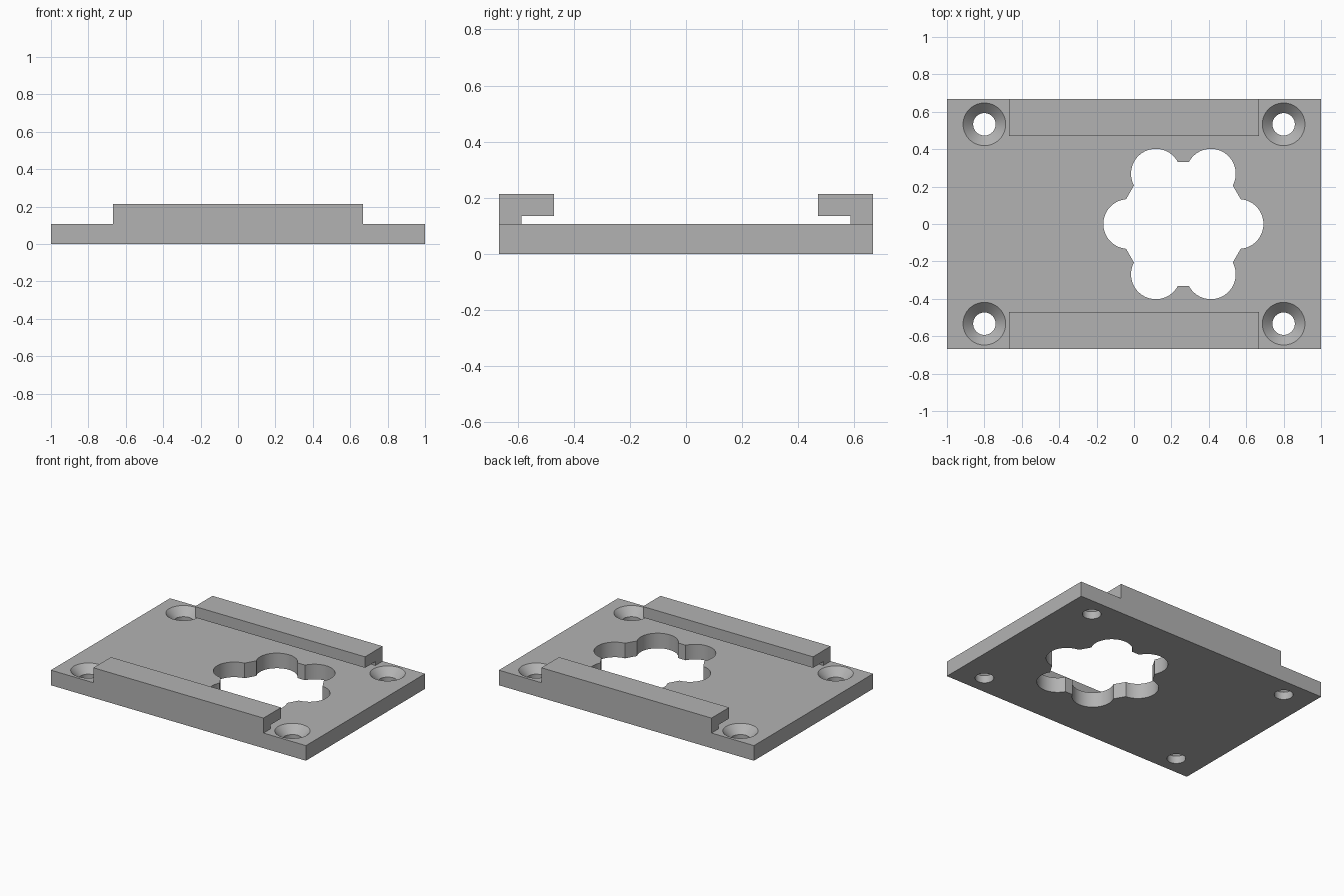
import bpy
import bmesh
from math import radians

cube = bpy.data.objects.get("Cube")
if cube:
    bpy.data.objects.remove(cube, do_unlink=True)

LENGTH, DEPTH, THICK, TOP = 2.0, 1.334, 0.107, 0.213
BACK = DEPTH / 2

grey = bpy.data.materials.new("plain grey")
grey.use_nodes = True
colour = (0.45, 0.45, 0.45, 1)
grey.diffuse_color = colour
grey.node_tree.nodes["Principled BSDF"].inputs["Base Color"].default_value = colour


def add_object(name, bm):
    bmesh.ops.recalc_face_normals(bm, faces=bm.faces)
    mesh = bpy.data.meshes.new(name)
    bm.to_mesh(mesh)
    bm.free()
    mesh.materials.append(grey)
    obj = bpy.data.objects.new(name, mesh)
    bpy.context.collection.objects.link(obj)
    return obj


def activate(obj):
    bpy.ops.object.select_all(action="DESELECT")
    obj.select_set(True)
    bpy.context.view_layer.objects.active = obj


def cut_cone(target, x, y, z0, z1, r0, r1, sides=64):
    """Subtract a vertical cone or prism from the target."""
    bm = bmesh.new()
    bmesh.ops.create_cone(bm, cap_ends=True, segments=sides,
                          radius1=r0, radius2=r1, depth=z1 - z0)
    # Put a corner of the prism on the x axis
    first = min(bm.verts, key=lambda v: abs(v.co.y))
    if abs(first.co.y) > 0.001:
        from_y = radians(90)
        for v in bm.verts:
            v.co.x, v.co.y = v.co.y, -v.co.x
    bmesh.ops.translate(bm, verts=bm.verts, vec=(x, y, (z0 + z1) / 2))
    cutter = add_object("cutter", bm)
    cutter.hide_render = True
    mod = target.modifiers.new("cut", "BOOLEAN")
    mod.operation = "DIFFERENCE"
    mod.solver = "EXACT"
    mod.object = cutter
    activate(target)
    bpy.ops.object.modifier_apply(modifier=mod.name)
    bpy.data.objects.remove(cutter, do_unlink=True)


# Base plate
bm = bmesh.new()
bmesh.ops.create_cube(bm, size=1)
bmesh.ops.scale(bm, verts=bm.verts, vec=(LENGTH, DEPTH, THICK))
bmesh.ops.translate(bm, verts=bm.verts, vec=(0, 0, THICK / 2))
plate = add_object("base_plate", bm)

# Flower-shaped opening: a hexagon with a round lobe near each corner
HOLE_X = 0.264
cut_cone(plate, HOLE_X, 0, -0.1, 0.2, 0.383, 0.383, sides=6)
for side in (-1, 1):
    cut_cone(plate, HOLE_X + side * 0.295, 0, -0.1, 0.2, 0.133, 0.133)
    for end in (-1, 1):
        cut_cone(plate, HOLE_X + side * 0.147, end * 0.269, -0.1, 0.2, 0.133, 0.133)

# Countersunk screw holes in the corners
for x in (-0.8, 0.8):
    for y in (-0.533, 0.533):
        cut_cone(plate, x, y, -0.1, 0.2, 0.06, 0.06)
        cut_cone(plate, x, y, 0.053, 0.161, 0.06, 0.168)

activate(plate)
bpy.ops.object.shade_smooth_by_angle(angle=radians(20))

# Overhanging guide rails along the front and back edges
profile = [(BACK, THICK), (BACK, TOP), (0.47, TOP),
           (0.47, 0.135), (0.587, 0.135), (0.587, THICK)]
for name, side in (("front_rail", -1), ("back_rail", 1)):
    bm = bmesh.new()
    face = bm.faces.new([bm.verts.new((-0.667, side * y, z)) for y, z in profile])
    ext = bmesh.ops.extrude_face_region(bm, geom=[face], use_keep_orig=True)
    moved = [g for g in ext["geom"] if isinstance(g, bmesh.types.BMVert)]
    bmesh.ops.translate(bm, verts=moved, vec=(1.334, 0, 0))
    add_object(name, bm)
